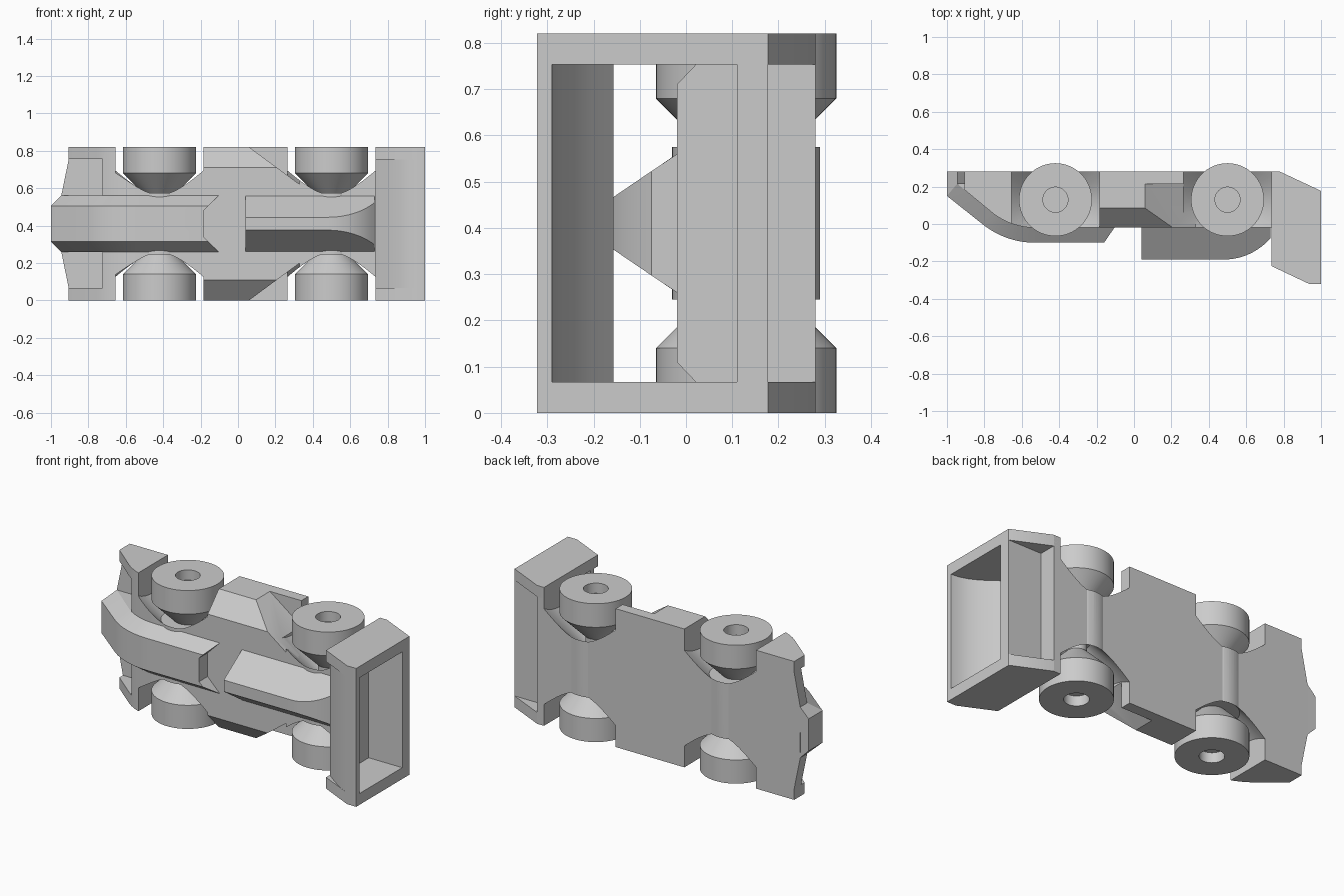
import bpy, bmesh, math
from mathutils import Vector, Matrix

cube = bpy.data.objects.get("Cube")
if cube:
    bpy.data.objects.remove(cube)

WIDTH = 0.82            # vehicle width, along z
MID = WIDTH / 2
FLOOR, DECK = 0.28, -0.02
AXLE_Y = 0.13
AXLES = {"front": -0.42, "rear": 0.5}

grey = bpy.data.materials.new("plain grey")
grey.use_nodes = True
grey.diffuse_color = (0.6, 0.6, 0.6, 1)
grey.node_tree.nodes["Principled BSDF"].inputs["Base Color"].default_value = (0.6, 0.6, 0.6, 1)


def finish(name, bm):
    bmesh.ops.recalc_face_normals(bm, faces=bm.faces[:])
    mesh = bpy.data.meshes.new(name)
    bm.to_mesh(mesh)
    bm.free()
    mesh.materials.append(grey)
    obj = bpy.data.objects.new(name, mesh)
    bpy.context.collection.objects.link(obj)
    return obj


def prism(name, outline, axis, lo, hi):
    """Extrude a 2D outline along the x, y or z axis."""
    place = {"x": lambda a, b, t: (t, a, b),
             "y": lambda a, b, t: (a, t, b),
             "z": lambda a, b, t: (a, b, t)}[axis]
    bm = bmesh.new()
    low = [bm.verts.new(place(a, b, lo)) for a, b in outline]
    high = [bm.verts.new(place(a, b, hi)) for a, b in outline]
    bm.faces.new(low)
    bm.faces.new(high)
    for i in range(len(low)):
        j = (i + 1) % len(low)
        bm.faces.new((low[i], low[j], high[j], high[i]))
    return finish(name, bm)


def box(name, x0, x1, y0, y1, z0, z1):
    return prism(name, [(x0, y0), (x1, y0), (x1, y1), (x0, y1)], "z", z0, z1)


def hull(name, points):
    bm = bmesh.new()
    for p in points:
        bm.verts.new(p)
    bmesh.ops.convex_hull(bm, input=bm.verts[:])
    bmesh.ops.delete(bm, geom=[v for v in bm.verts if not v.link_faces], context="VERTS")
    bmesh.ops.dissolve_limit(bm, angle_limit=0.01, verts=bm.verts[:], edges=bm.edges[:])
    return finish(name, bm)


def lathe(name, profile, x, flip=False):
    """Turn a (radius, z) profile about an axle line."""
    bm = bmesh.new()
    verts = [bm.verts.new((r, 0, z)) for r, z in profile]
    edges = [bm.edges.new(pair) for pair in zip(verts, verts[1:])]
    bmesh.ops.spin(bm, geom=verts + edges, cent=(0, 0, 0), axis=(0, 0, 1),
                   angle=math.tau, steps=64)
    bmesh.ops.remove_doubles(bm, verts=bm.verts[:], dist=0.0001)
    if flip:
        bm.transform(Matrix.Translation((0, 0, WIDTH)) @ Matrix.Scale(-1, 4, Vector((0, 0, 1))))
    bm.transform(Matrix.Translation((x, AXLE_Y, 0)))
    return finish(name, bm)


def mirrored(obj):
    twin = obj.copy()
    twin.data = obj.data.copy()
    twin.data.transform(Matrix.Translation((0, 0, WIDTH)) @ Matrix.Scale(-1, 4, Vector((0, 0, 1))))
    twin.data.flip_normals()
    bpy.context.collection.objects.link(twin)
    return twin


def boolean(obj, cutter, operation="DIFFERENCE"):
    mod = obj.modifiers.new("cut", "BOOLEAN")
    mod.operation, mod.solver, mod.object = operation, "EXACT", cutter
    bpy.context.view_layer.objects.active = obj
    bpy.ops.object.modifier_apply(modifier=mod.name)


def nose_curve(offset):
    """Sloping line that rounds into the level deck; offset from the base curve."""
    start = Vector((-0.945, 0.215)) + offset * Vector((-0.69, -0.81))
    radius = 0.365 + offset
    arc = [(-0.53 - radius * math.sin(a), 0.345 - radius * math.cos(a))
           for a in (math.radians(37 * (1 - i / 8)) for i in range(9))]
    return [tuple(start)] + arc


# Main body: floor to deck, with the front curved down
base = nose_curve(0)
body = prism("main_body", [(-0.945, FLOOR)] + base + [(0.78, DECK), (0.78, FLOOR)], "z", 0, WIDTH)

# Axle housings, slightly proud of the floor
housings = [lathe(end + "_axle_housing", [(0, 0.2), (0.16, 0.2), (0.16, 0.62), (0, 0.62)], x)
            for end, x in AXLES.items()]

# Cutters for one side, mirrored to the other
cutters = [
    prism("wing_tip_cut", [(-1.1, -0.1), (-0.905, -0.1), (-0.905, 0.065), (-0.945, 0.26), (-1.1, 0.26)],
          "y", -0.3, 0.5),
    box("wing_pocket_cut", -1.1, -0.725, -0.3, 0.215, 0.065, 0.26),
    prism("side_chamfer_cut", [(-0.12, 0.215), (0.185, -0.105), (-0.12, -0.105)], "x", -0.2, 0.9),
    prism("side_taper_cut", [(-0.077, -0.1), (0.33, 0.2), (0.33, -0.1)], "y", -0.3, 0.215),
]
wells = []
for x in AXLES.values():
    well = lathe("wheel_well_cut", [(0, -0.05), (0.455, -0.05), (0.07, 0.335), (0, 0.335)], x)
    slot = box("slot", x - 0.235, x + 0.235, -0.6, 0.8, -0.2, 0.6)
    boolean(well, slot, "INTERSECT")
    bpy.data.objects.remove(slot)
    wells.append(well)
cutters += [mirrored(c) for c in cutters]
wells += [mirrored(w) for w in wells]
for cutter in cutters + wells:
    boolean(body, cutter)
for i, housing in enumerate(housings):
    boolean(housing, wells[i])
    boolean(housing, wells[i + 2])
for cutter in cutters + wells:
    bpy.data.objects.remove(cutter)

# Nose spine with chamfered sides and a notched back end
points = []
for (bx, by), (tx, ty) in zip(base + [(-0.1, DECK)], nose_curve(0.08) + [(-0.1, -0.1)]):
    for side in (-1, 1):
        points += [(bx, by, MID + side * 0.15), (bx, FLOOR - 0.002, MID + side * 0.15),
                   (tx, ty, MID + side * 0.095)]
points += [(-1, FLOOR, MID - 0.095), (-1, FLOOR, MID + 0.095),
           (-0.945, FLOOR, MID - 0.15), (-0.945, FLOOR, MID + 0.15)]
# keep the spine clear of the wheel wells by ending its lower part at the front wing
spine = hull("nose_spine", points)
notch = prism("notch", [(-0.105, 0.56), (-0.185, 0.48), (-0.185, 0.34), (-0.105, 0.26),
                        (0.1, 0.2), (0.1, 0.62)], "y", -0.3, DECK)
boolean(spine, notch)
bpy.data.objects.remove(notch)

# Engine cover falling in an arc towards the tail
R = 0.329
roof = [(0.04, -0.19)]
for i in range(13):
    a = math.asin(0.25 / R) * i / 12
    roof.append((0.48 + R * math.sin(a), -0.19 + R * (1 - math.cos(a))))
points = [(x, DECK + 0.001, MID + s * 0.15) for x in (0.04, 0.73) for s in (-1, 1)]
points += [(x, y, MID + s * (0.15 - 0.68 * (DECK - y))) for x, y in roof for s in (-1, 1)]
cover = hull("engine_cover", points)

# Tail: end plates, lower bar and curved wing between them
plate = prism("tail_end_plate_right", [(0.735, FLOOR), (0.78, FLOOR), (1, 0.177), (1, -0.322),
                                       (0.94, -0.322), (0.735, -0.225)], "z", 0, 0.067)
plate_twin = mirrored(plate)
plate_twin.name = "tail_end_plate_left"
bar = box("tail_bar", 0.735, 1, 0.11, 0.177, 0.06, 0.76)
under = [(1, -0.29), (0.95, -0.285), (0.9, -0.268), (0.85, -0.242), (0.8, -0.208), (0.735, -0.157)]
over = [(0.735, -0.19), (0.8, -0.24), (0.87, -0.288), (0.94, -0.322), (1, -0.322)]
wing = prism("tail_wing", under + over, "z", 0.06, 0.76)

# Wheels with hub recesses, and the axles joining them
wheels = []
for end, x in AXLES.items():
    for side, flip in (("right", False), ("left", True)):
        wheels.append(lathe(end + "_wheel_" + side,
                            [(0, 0.06), (0.067, 0.06), (0.067, 0), (0.195, 0), (0.195, 0.14),
                             (0.06, 0.275), (0, 0.275)], x, flip))
    wheels.append(lathe(end + "_axle", [(0, 0.2), (0.055, 0.2), (0.055, 0.62), (0, 0.62)], x))

# Smooth the curved faces, keep the edges sharp
for obj in [body, spine, cover, plate, plate_twin, bar, wing] + housings + wheels:
    bpy.ops.object.select_all(action="DESELECT")
    obj.select_set(True)
    bpy.context.view_layer.objects.active = obj
    bpy.ops.object.shade_smooth_by_angle(angle=math.radians(30))
